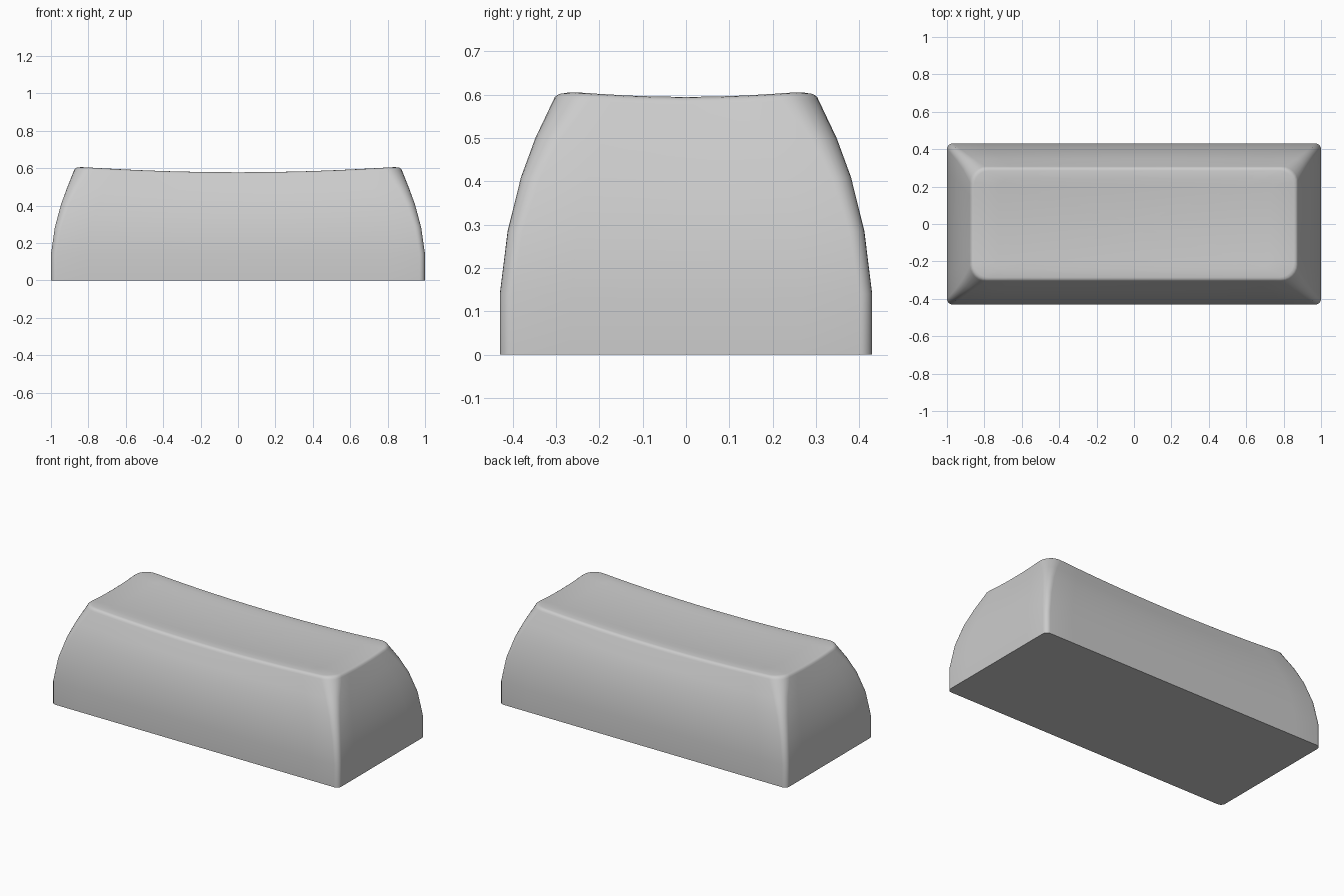
import bpy, bmesh, math

if "Cube" in bpy.data.objects:
    bpy.data.objects.remove(bpy.data.objects["Cube"])

SIDE_X, SIDE_Y, ARC = 12, 6, 6


def dish(x, y):
    # depth of the shallow two-way hollow in the top
    return (0.027 * (1 - min(1, abs(x) / 0.82) ** 2)
            + 0.010 * (1 - min(1, abs(y) / 0.24) ** 2))


def outline(hx, hy, r):
    # rounded rectangle with subdivided straight sides
    pts = []
    corners = [(1, 1, 0), (-1, 1, 90), (-1, -1, 180), (1, -1, 270)]
    for i, (sx, sy, a0) in enumerate(corners):
        cx, cy = sx * (hx - r), sy * (hy - r)
        for k in range(ARC + 1):
            a = math.radians(a0 + 90 * k / ARC)
            pts.append((cx + r * math.cos(a), cy + r * math.sin(a)))
        a = math.radians(a0 + 90)
        nx, ny, _ = corners[(i + 1) % 4]
        p = pts[-1]
        q = (nx * (hx - r) + r * math.cos(a), ny * (hy - r) + r * math.sin(a))
        n = SIDE_X if i % 2 == 0 else SIDE_Y
        for k in range(1, n):
            t = k / n
            pts.append((p[0] + (q[0] - p[0]) * t, p[1] + (q[1] - p[1]) * t))
    return pts


# wall and rim sections: half x, half y, corner radius, height, dish amount
sections = [
    (1.0, 0.43, 0.03, 0.0, 0),
    (1.0, 0.43, 0.03, 0.14, 0),
    (0.979, 0.412, 0.035, 0.285, 0.15),
    (0.945, 0.381, 0.045, 0.41, 0.4),
    (0.912, 0.348, 0.06, 0.50, 0.7),
    (0.877, 0.307, 0.085, 0.588, 1),
    (0.873, 0.303, 0.085, 0.597, 1),
    (0.865, 0.295, 0.082, 0.603, 1),
    (0.855, 0.285, 0.08, 0.605, 1),
]

bm = bmesh.new()
rings = []
for hx, hy, r, z, k in sections:
    rings.append([bm.verts.new((x, y, z - k * dish(x, y)))
                  for x, y in outline(hx, hy, r)])

# dished top as shrinking rings
top = outline(0.855, 0.285, 0.08)
for s in (0.85, 0.7, 0.5, 0.3, 0.12):
    rings.append([bm.verts.new((x * s, y * s, 0.605 - dish(x * s, y * s)))
                  for x, y in top])

for a, b in zip(rings, rings[1:]):
    n = len(a)
    for i in range(n):
        j = (i + 1) % n
        bm.faces.new((a[i], a[j], b[j], b[i]))

# close the centre of the top and the flat base
centre = bm.verts.new((0, 0, 0.605 - dish(0, 0)))
last = rings[-1]
for i in range(len(last)):
    bm.faces.new((last[i], last[(i + 1) % len(last)], centre))
bm.faces.new(rings[0][::-1])
bmesh.ops.recalc_face_normals(bm, faces=bm.faces[:])

mesh = bpy.data.meshes.new("keycap")
bm.to_mesh(mesh)
bm.free()
cap = bpy.data.objects.new("keycap", mesh)
bpy.context.collection.objects.link(cap)
bpy.context.view_layer.objects.active = cap
cap.select_set(True)
bpy.ops.object.shade_smooth_by_angle(angle=math.radians(40))
